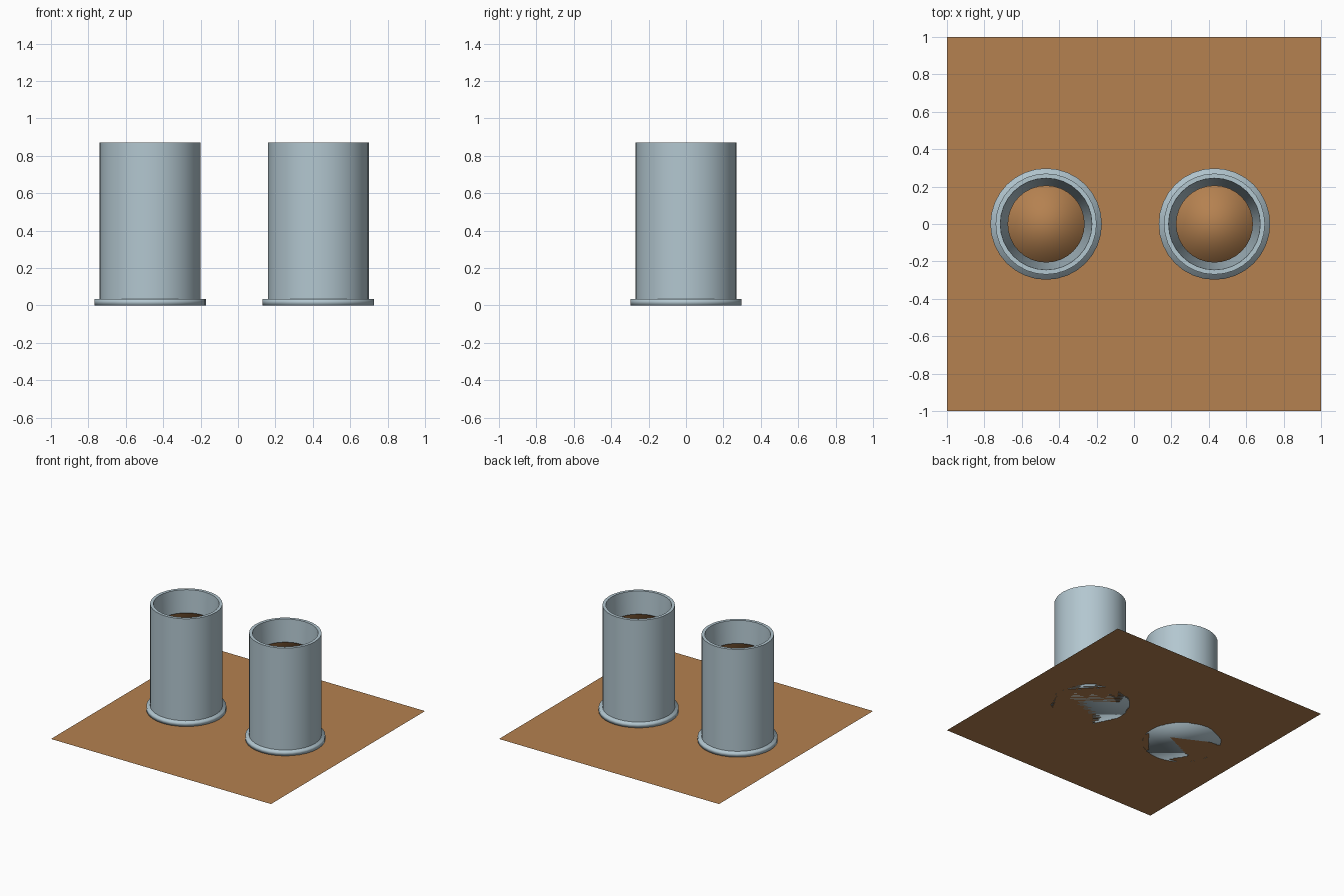
import bpy, bmesh, math

if "Cube" in bpy.data.objects:
    bpy.data.objects.remove(bpy.data.objects["Cube"])

SEG = 32

def material(name, rgb):
    m = bpy.data.materials.new(name)
    m.diffuse_color = (*rgb, 1.0)
    m.use_nodes = True
    m.node_tree.nodes["Principled BSDF"].inputs["Base Color"].default_value = m.diffuse_color
    return m

brown = material("warm brown", (0.46, 0.22, 0.08))
blue = material("pale blue grey", (0.45, 0.57, 0.63))

def finish(name, bm, mat, x=0.0, smooth=None):
    """Turn a bmesh into an object; smooth is 'all', an angle, or None."""
    me = bpy.data.meshes.new(name)
    bm.to_mesh(me)
    bm.free()
    me.materials.append(mat)
    ob = bpy.data.objects.new(name, me)
    bpy.context.collection.objects.link(ob)
    ob.location.x = x
    if smooth == 'all':
        for p in me.polygons:
            p.use_smooth = True
    elif smooth:
        bpy.ops.object.select_all(action='DESELECT')
        ob.select_set(True)
        bpy.context.view_layer.objects.active = ob
        bpy.ops.object.shade_smooth_by_angle(angle=math.radians(smooth))
    return ob

def lathe(profile):
    """Spin (radius, z) points, listed bottom outside to end, and cap both ends."""
    bm = bmesh.new()
    rings = []
    for r, z in profile:
        rings.append([bm.verts.new((r * math.cos(2 * math.pi * i / SEG),
                                    r * math.sin(2 * math.pi * i / SEG), z))
                      for i in range(SEG)])
    for a, b in zip(rings, rings[1:]):
        for i in range(SEG):
            j = (i + 1) % SEG
            bm.faces.new((a[i], a[j], b[j], b[i]))
    bm.faces.new(rings[0][::-1])
    bm.faces.new(rings[-1])
    return bm

# flat base board
bm = bmesh.new()
bmesh.ops.create_grid(bm, x_segments=1, y_segments=1, size=1.0)
finish("base_board", bm, brown)

# two cups, each with a foot, a hollow wall and a filling
for side, x in (("left", -0.47), ("right", 0.43)):
    finish(side + "_foot", lathe([(0.298, 0.0), (0.298, 0.035)]), blue, x, 'all')
    finish(side + "_cup", lathe([(0.27, 0.02), (0.27, 0.872), (0.245, 0.872),
                                 (0.206, 0.06)]), blue, x, 40)
    finish(side + "_filling", lathe([(0.206, 0.62), (0.206, 0.70)]), brown, x, 'all')
